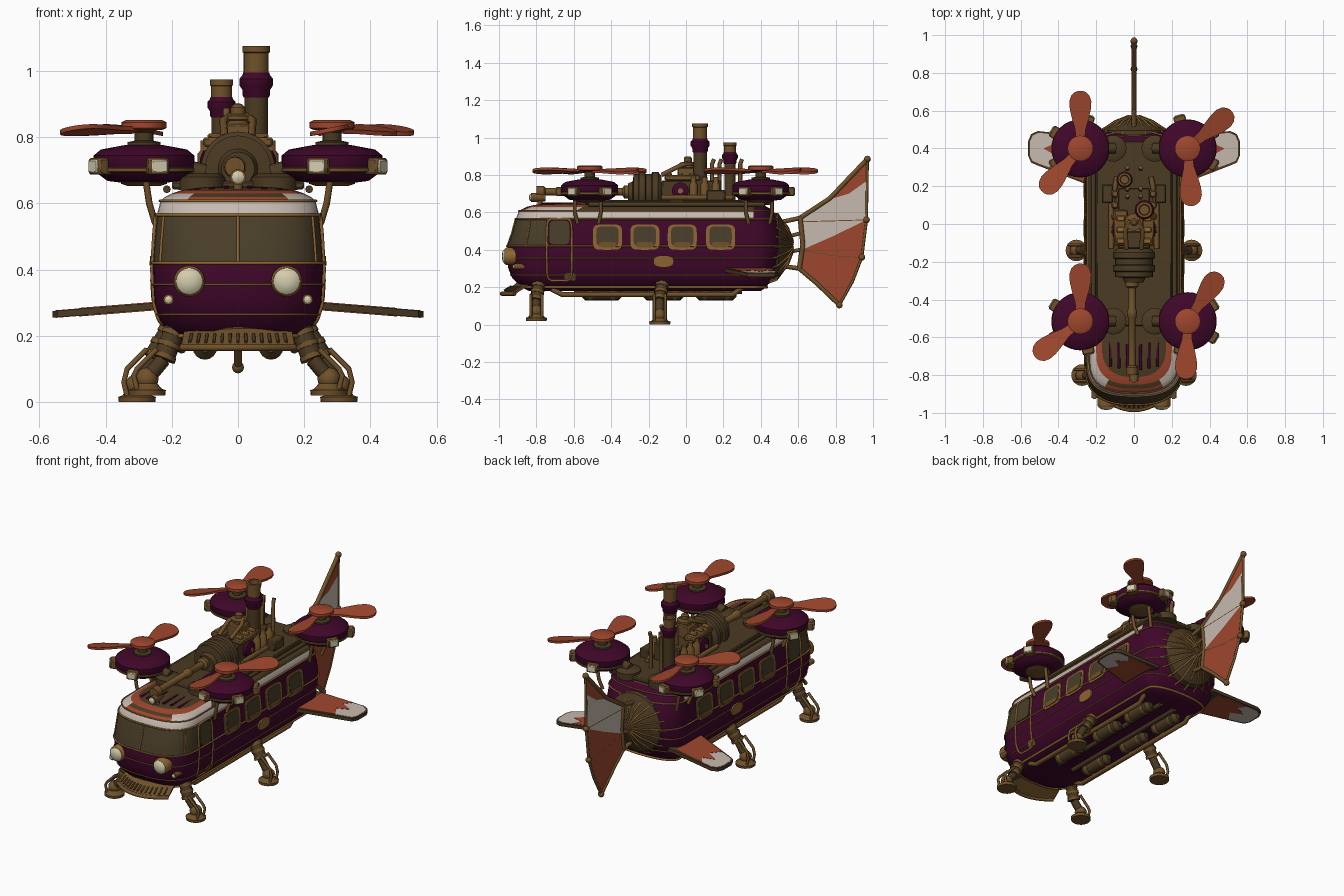
import bpy, bmesh, math
from math import sin, cos, pi, radians
from mathutils import Vector

cube = bpy.data.objects.get("Cube")
if cube:
    bpy.data.objects.remove(cube)


def material(name, r, g, b):
    m = bpy.data.materials.new(name)
    m.use_nodes = True
    m.diffuse_color = (r, g, b, 1)
    m.node_tree.nodes["Principled BSDF"].inputs["Base Color"].default_value = (r, g, b, 1)
    return m


PURPLE = material("dark purple", .05, .002, .022)
BROWN = material("dark brown", .07, .043, .016)
BRASS = material("dull brass", .16, .082, .023)
GOLD = material("gold trim", .27, .13, .03)
WHITE = material("warm white", .57, .49, .43)
ORANGE = material("burnt orange", .34, .062, .026)
CREAM = material("lamp cream", .66, .61, .42)
GLASS = material("smoky glass", .068, .048, .022)


def shade(ob, angle=40):
    bpy.ops.object.select_all(action='DESELECT')
    bpy.context.view_layer.objects.active = ob
    ob.select_set(True)
    if ob.type == 'CURVE':
        bpy.ops.object.convert(target='MESH')
    bpy.ops.object.shade_smooth_by_angle(angle=radians(angle))


def finish(name, bm, *mats):
    bmesh.ops.recalc_face_normals(bm, faces=bm.faces)
    me = bpy.data.meshes.new(name)
    bm.to_mesh(me)
    bm.free()
    for m in mats:
        me.materials.append(m)
    ob = bpy.data.objects.new(name, me)
    bpy.context.collection.objects.link(ob)
    shade(ob)
    return ob


def skin(bm, rings):
    """Join closed rings of points with quads and cap both ends."""
    rows = [[bm.verts.new(p) for p in ring] for ring in rings]
    for a, b in zip(rows, rows[1:]):
        for i in range(len(a)):
            j = (i + 1) % len(a)
            bm.faces.new((a[i], a[j], b[j], b[i]))
    bm.faces.new(rows[0])
    bm.faces.new(rows[-1])


def lathe(name, mat, at, profile, axis=(0, 0, 1), seg=24):
    """Revolve (radius, height) pairs around an axis through a point."""
    q = Vector(axis).to_track_quat('Z', 'Y')
    bm = bmesh.new()
    skin(bm, [[Vector(at) + q @ Vector((r * cos(i * 2 * pi / seg), r * sin(i * 2 * pi / seg), h))
               for i in range(seg)] for r, h in profile])
    return finish(name, bm, mat)


def slab(name, mat, pts, push):
    """Extrude a flat outline by a vector."""
    bm = bmesh.new()
    skin(bm, [[Vector(p) for p in pts], [Vector(p) + Vector(push) for p in pts]])
    return finish(name, bm, mat)


def box(name, mat, at, size, turn=0, bevel=.006):
    bm = bmesh.new()
    bmesh.ops.create_cube(bm, size=1)
    bmesh.ops.scale(bm, vec=size, verts=bm.verts)
    bmesh.ops.bevel(bm, geom=bm.edges[:], offset=min(bevel, min(size) / 3), segments=1, affect='EDGES')
    ob = finish(name, bm, mat)
    ob.location, ob.rotation_euler.z = at, turn


def tube(name, mat, pts, r, closed=False):
    cu = bpy.data.curves.new(name, 'CURVE')
    cu.dimensions, cu.bevel_depth, cu.bevel_resolution = '3D', r, 2
    cu.use_fill_caps = True
    sp = cu.splines.new('POLY')
    sp.points.add(len(pts) - 1)
    for p, co in zip(sp.points, pts):
        p.co = (*co, 1)
    sp.use_cyclic_u = closed
    cu.materials.append(mat)
    ob = bpy.data.objects.new(name, cu)
    bpy.context.collection.objects.link(ob)
    shade(ob, 50)


def ball(name, mat, at, r):
    lathe(name, mat, at, [(r * max(sin(k * pi / 8), .05), -r * cos(k * pi / 8)) for k in range(9)], seg=16)


# Hull: height, half width, front end, back end
LEVELS = [(.18, .15, -.84, .4), (.2, .2, -.88, .43), (.25, .237, -.93, .46), (.3, .252, -.95, .49),
          (.36, .256, -.957, .515), (.42, .257, -.955, .535), (.49, .252, -.93, .525), (.565, .245, -.91, .49),
          (.608, .234, -.893, .465), (.62, .22, -.872, .45), (.63, .2, -.85, .43), (.64, .17, -.81, .42),
          (.648, .12, -.74, .41), (.652, .05, -.66, .4)]


def level(z):
    for a, b in zip(LEVELS, LEVELS[1:]):
        if z <= b[0]:
            t = (z - a[0]) / (b[0] - a[0])
            return [p + (q - p) * t for p, q in zip(a, b)]
    return LEVELS[-1]


def outline(z, grow=0):
    """Half of the hull's plan, from the front centre to the back centre."""
    _, w, f, b = level(z)
    w, f, b = w + grow, f - grow, b + grow
    y0, y1 = max(-.74, f + .17), .36
    front = [(w * sin(k * pi / 20) ** .77, y0 - (y0 - f) * max(cos(k * pi / 20), 0) ** .77, z) for k in range(11)]
    side = [(w, y0 + (y1 - y0) * k / 8, z) for k in range(1, 8)]
    back = [(w * max(cos(k * pi / 16), 0) ** .9, y1 + (b - y1) * sin(k * pi / 16) ** .9, z) for k in range(9)]
    back[-1] = (0, b, z)
    return front + side + back


def ring(z, grow=0):
    half = outline(z, grow)
    return half + [(-x, y, h) for x, y, h in reversed(half[1:-1])]


def hull_colour(x, y, z):
    """Index into purple, white, orange, glass, brown."""
    if z < .565:
        return 3 if z > .42 and y < -.74 else 0
    if z < .608:
        return 1 if y < .36 else 0
    if y > .36:
        return 0 if z < .63 else 4
    if y > -.55 or z > .64:
        return 4
    if z > .63:
        return 2
    if abs(x) > .15:
        return 1
    return 2 if z < .62 else 4


bm = bmesh.new()
skin(bm, [ring(row[0]) for row in LEVELS])
for face in bm.faces:
    face.material_index = hull_colour(*face.calc_center_median())
finish("hull", bm, PURPLE, WHITE, ORANGE, GLASS, BROWN)

# Gold lines around the hull and window pillars
for z, r in ((.2, .007), (.265, .003), (.355, .003), (.608, .004)):
    tube("hull_trim", GOLD, ring(z, .002), r, True)
for z in (.42, .565):
    tube("window_line", GOLD, ring(z, .002), .005, True)
for k in (0, 7, 10):
    for s in (1, -1) if k else (1,):
        tube("windscreen_pillar", GOLD, [(s * outline(z)[k][0], outline(z)[k][1], z) for z in (.42, .49, .565)], .005)


def wall_loop(s, y, z, half_y, half_z, lift, power=.4):
    """Rounded outline that follows the side wall."""
    pts = []
    for k in range(28):
        c, d = cos(k * pi / 14), sin(k * pi / 14)
        h = z + half_z * math.copysign(abs(d) ** power, d)
        pts.append((s * (level(h)[1] + lift), y + half_y * math.copysign(abs(c) ** power, c), h))
    return pts


def panel(name, mat, s, *shape):
    slab(name, mat, wall_loop(s, *shape), (-s * .009, 0, 0))


for s in (1, -1):
    for y in (-.42, -.22, -.02, .185):
        panel("window_frame", GOLD, s, y, .468, .078, .068, .006)
        panel("window_glass", GLASS, s, y, .472, .06, .053, .008)
        panel("window_sill", BRASS, s, y, .427, .045, .014, .01)
    tube("door_frame", GOLD, wall_loop(s, -.677, .4, .067, .165, .003, .3), .006, True)
    panel("door_window", GLASS, s, -.677, .492, .054, .064, .006)
    panel("door_vent", BRASS, s, -.62, .255, .03, .02, .007)
    panel("side_fan", GOLD, s, -.12, .338, .055, .032, .009, .8)
    # Head lamps and small lamps
    lathe("head_lamp_rim", GOLD, (s * .147, -.9, .365), [(.046, 0), (.047, .06), (.041, .068)], (0, -1, 0))
    lathe("head_lamp", CREAM, (s * .147, -.9, .365), [(.04, .05), (.04, .07), (.028, .08), (.01, .084)], (0, -1, 0))
    lathe("fog_lamp", BRASS, (s * .21, -.86, .31), [(.016, 0), (.016, .06)], (0, -1, 0))
    lathe("fog_lamp_lens", CREAM, (s * .21, -.86, .31), [(.01, .055), (.01, .064), (.004, .067)], (0, -1, 0))
    # Tail wings, with painted plates above and below
    def wing(name, mat, outline_xy, thick):
        slab(name, mat, [(s * x, y, .31 - .08 * x + thick / 2) for x, y in outline_xy], (0, 0, -thick))
    wing("wing", BROWN, [(.2, .19), (.2, .46), (.51, .492), (.545, .475), (.56, .44), (.56, .36), (.545, .325), (.51, .31)], .02)
    wing("wing_tip_paint", WHITE, [(.3, .245), (.3, .46), (.505, .483), (.537, .467), (.551, .435), (.551, .362), (.537, .334), (.505, .32)], .023)
    wing("wing_paint", ORANGE, [(.25, .22), (.25, .453), (.44, .475), (.41, .43), (.48, .4), (.41, .36), (.45, .3)], .026)
    # Landing legs
    for y, x, z in ((-.8, .275, .02), (-.14, .305, 0)):
        hip, knee, foot = (s * .17, y + .02, .27), (s * (x - .05), y, .13), (s * x, y, z + .05)
        tube("leg_upper", BROWN, [hip, knee], .034)
        for t in (.45, .7, .95):
            a, b = (Vector(hip).lerp(knee, t + d) for d in (-.05, .05))
            tube("leg_collar", BRASS, [a, b], .038)
        tube("leg_lower", BROWN, [knee, foot], .023)
        for d in (-.03, .03):
            tube("leg_piston", BRASS, [(s * (x - .03), y + d, .16), (s * (x + .03), y + d, .1),
                                       (s * (x + .04), y + d, z + .06), (s * (x + .03), y + d, z + .02)], .008)
        ball("ankle", BRASS, foot, .035)
        lathe("foot", BRASS, (s * x, y, z), [(.055, 0), (.057, .016), (.045, .02), (.028, .04)])
    # Pipes and tanks under the floor
    tube("belly_pipe", BRASS, [(s * .17, -.72, .19), (s * .17, -.66, .16), (s * .17, .25, .16), (s * .17, .3, .2)], .014)
    tube("belly_hose", BROWN, [(s * .05, -.6, .18), (s * .05, .3, .18)], .016)
    for y in (-.45, -.12, .16):
        lathe("belly_tank", BROWN, (s * .1, y, .165), [(.015, -.11), (.035, -.09), (.035, .09), (.015, .11)], (0, 1, 0), 16)
        for d in (-.06, .06):
            lathe("tank_band", BRASS, (s * .1, y + d, .165), [(.037, -.01), (.037, .01)], (0, 1, 0), 16)

# Front apron with slots
apron = [(.17 * k / 7, -.985 + .07 * (k / 7) ** 2) for k in range(-7, 8)]
tube("apron_top", BRASS, [(x * .95, y + .09, .225) for x, y in apron], .012)
tube("apron_lip", BRASS, [(x, y, .165) for x, y in apron], .011)
slab("apron_plate", BRASS, [(x, y + .005, .165) for x, y in apron] + [(x * .95, y + .09, .22) for x, y in reversed(apron)], (0, 0, .01))
for x, y in apron[1:-1]:
    tube("apron_slot", BROWN, [(x * .96, y + .05, .205), (x, y + .012, .182)], .005)

# Roof deck and nose stripes
box("roof_deck", BROWN, (0, -.05, .655), (.4, .98, .025))
for s in (1, -1):
    tube("roof_rail", BROWN, [(s * .215, -.52, .643), (s * .215, .42, .643)], .012)
    for x in (.035, .08, .125):
        box("nose_stripe", PURPLE, (s * x, -.71 + x * .2, .652 - x * .08), (.017, .14, .009))

# Rotor pods: side, row, and the two blade angles
BLADE = [(.03, .022), (.1, .028), (.16, .045), (.21, .056), (.25, .058), (.28, .048), (.298, .03), (.305, .01)]
for s, y, angles in ((1, -.515, (56, -92)), (-1, -.515, (90, 218)), (1, .4, (40, -86)), (-1, .4, (90, 229))):
    x, row = s * .284, 1 if y > 0 else -1
    lathe("rotor_pod", PURPLE, (x, y, 0), [(.07, .663), (.11, .668), (.14, .69), (.152, .71), (.152, .745), (.13, .763), (.06, .776)], seg=32)
    lathe("pod_band", BRASS, (x, y, 0), [(.145, .694), (.154, .697), (.154, .706), (.15, .71)], seg=32)
    lathe("pod_base", BRASS, (x, y, 0), [(.05, .653), (.07, .66), (.07, .67)])
    lathe("rotor_shaft", BROWN, (x, y, 0), [(.05, .768), (.05, .785), (.028, .79), (.028, .815), (.045, .825)])
    lathe("rotor_hub", ORANGE, (x, y, 0), [(.055, .822), (.068, .828), (.068, .845), (.055, .852)])
    for a in angles:
        u, v = Vector((cos(radians(a)), sin(radians(a)), 0)), Vector((-sin(radians(a)), cos(radians(a)), .2))
        edge = BLADE + [(r, -w) for r, w in reversed(BLADE)]
        slab("rotor_blade", ORANGE, [Vector((x, y, .815)) + u * r + v * w for r, w in edge], (0, 0, .013))
    for a in (-105, -32, 32):
        t = radians(a) * -row
        d = Vector((s * cos(t), sin(t), 0))
        spin = math.atan2(d.y, d.x)
        box("pod_lamp_box", BRASS, Vector((x, y, .712)) + d * .155, (.05, .065, .05), spin)
        box("pod_lamp", CREAM, Vector((x, y, .712)) + d * .18, (.009, .05, .038), spin)
    lathe("pod_arm_mount", BROWN, (s * .11, y, 0), [(.07, .64), (.07, .68), (.05, .69)])
    tube("pod_arm", BROWN, [(s * .1, y, .69), (s * .2, y, .715)], .028)
    for d in (-.08, .06):
        tube("pod_strut", BRASS, [(s * .28, y + d, .68), (s * .268, y + d, .6), (s * .25, y + d * .8, .54)], .01)

# Boiler, long pipe and nose lamp
lathe("boiler", BROWN, (0, 0, .705), [(.05, -.31), (.06, -.285), (.1, -.28), (.1, -.255), (.112, -.25), (.112, -.22),
      (.1, -.215), (.1, -.185), (.112, -.18), (.112, -.15), (.09, -.13)], (0, 1, 0), 32)
lathe("long_pipe", BRASS, (-.01, 0, .71), [(.03, -.8), (.032, -.76), (.02, -.75), (.018, -.5), (.026, -.49),
      (.026, -.46), (.02, -.45), (.02, -.34), (.035, -.33), (.035, -.28)], (0, 1, 0), 16)
lathe("nose_lamp_body", BRASS, (0, -.8, .68), [(.02, -.05), (.024, 0), (.024, .03)], (0, -1, 0), 16)
lathe("nose_lamp", CREAM, (0, -.8, .68), [(.018, .025), (.018, .034), (.008, .04)], (0, -1, 0), 16)
tube("pipe_stand", BRASS, [(0, -.78, .64), (0, -.78, .72)], .014)

# Engine
box("engine_block", BROWN, (0, .03, .71), (.17, .32, .12))
for s in (1, -1):
    box("engine_cover", BRASS, (s * .07, -.02, .785), (.07, .19, .03))
    for y in (-.09, -.03, .03):
        box("valve_box", GOLD, (s * .07, y, .804), (.045, .03, .014))
    lathe("flywheel", PURPLE, (s * .085, -.03, .715), [(.045, 0), (.045, .02), (.02, .03)], (s, 0, 0))
    lathe("flywheel_hub", GOLD, (s * .085, -.03, .715), [(.014, .025), (.014, .036)], (s, 0, 0), 12)
    for y in (.04, .1, .16):
        lathe("cylinder", BRASS, (s * .1, y, 0), [(.022, .66), (.022, .75), (.014, .76), (.014, .79)], seg=12)
    for y in (.14, .18, .29):
        tube("exhaust", BRASS, [(s * .035, y, .66), (s * .035, y, .86), (s * .035, y + .01, .885)], .011)
    tube("engine_pipe", BRASS, [(s * .12, -.13, .68), (s * .12, .1, .68), (s * .09, .25, .68)], .014)
    tube("steam_pipe", BRASS, [(s * .04, -.13, .8), (s * .045, -.03, .85), (s * .02, .02, .865)], .012)
    box("side_crate", BROWN, (s * .14, .16, .69), (.06, .1, .06))
box("gear_box", BRASS, (0, 0, .8), (.1, .09, .08))
lathe("steam_valve", BRASS, (0, .01, 0), [(.035, .82), (.035, .85), (.045, .853), (.045, .865), (.022, .87), (.022, .89), (.012, .9)])

# Chimneys: place, top, radius, collar foot and collar height
for x, y, top, r, foot, high in ((.055, .075, 1.075, .036, -.155, .075), (-.05, .235, .975, .03, -.115, .062)):
    lathe("chimney", BROWN, (x, y, top), [(r, .65 - top), (r, foot + .01)])
    lathe("chimney_collar", PURPLE, (x, y, top), [(r * k, foot + high * t) for k, t in
          ((1.05, 0), (1.15, .1), (1.15, .3), (1.42, .5), (1.42, .75), (1.15, .9), (1.1, 1))])
    lathe("chimney_top", BRASS, (x, y, top), [(r * 1.05, foot + high - .01), (r * 1.05, -.02), (r * 1.17, -.018),
          (r * 1.17, 0), (r * .8, 0), (r * .7, -.03)])

# Ribbed tail cone
lathe("tail_cone", BROWN, (0, 0, .42), [(.18, .46), (.175, .495), (.1, .54), (.04, .565), (.02, .57)], (0, 1, 0))
for k in range(20):
    c, d = cos(k * pi / 10), sin(k * pi / 10)
    tube("tail_rib", GOLD, [(.235 * c, .42, .41 + .195 * d), (.19 * c, .485, .415 + .175 * d),
                            (.1 * c, .545, .42 + .1 * d), (.03 * c, .572, .42 + .03 * d)], .005)


# Tail sail in the middle plane
def sail(name, mat, pts):
    slab(name, mat, [(-.004, y, z) for y, z in pts], (.008, 0, 0))


TIP, KEEL = (.97, .885), (.82, .105)
sail("sail_top", ORANGE, [(.77, .67), (.87, .7), (.968, .77), TIP, (.86, .765)])
sail("sail_middle", WHITE, [(.61, .57), (.77, .67), (.87, .7), (.968, .77), (.965, .56), (.78, .47), (.62, .4)])
sail("sail_low", ORANGE, [(.62, .4), (.78, .47), (.965, .56), (.94, .36), (.89, .23), KEEL, (.7, .22), (.605, .3)])
for pts, r in (([(.61, .57), (.77, .675), (.86, .77), TIP], .013), ([TIP, (.965, .56), (.94, .36), (.89, .23), KEEL], .008),
               ([(.605, .3), (.7, .22), KEEL], .012), ([(.61, .58), (.625, .43), (.605, .29)], .014),
               ([(.62, .4), (.78, .37), (.94, .36)], .005), ([(.62, .55), (.965, .56)], .005),
               ([(.47, .54), (.61, .57)], .012), ([(.5, .46), (.62, .49)], .01),
               ([(.5, .38), (.61, .4)], .01), ([(.47, .32), (.605, .3)], .012)):
    tube("sail_spar", BRASS, [(0, y, z) for y, z in pts], r)
for y, z in (TIP, (.965, .56), (.94, .36), KEEL):
    ball("sail_knob", BRASS, (0, y, z), .018)
